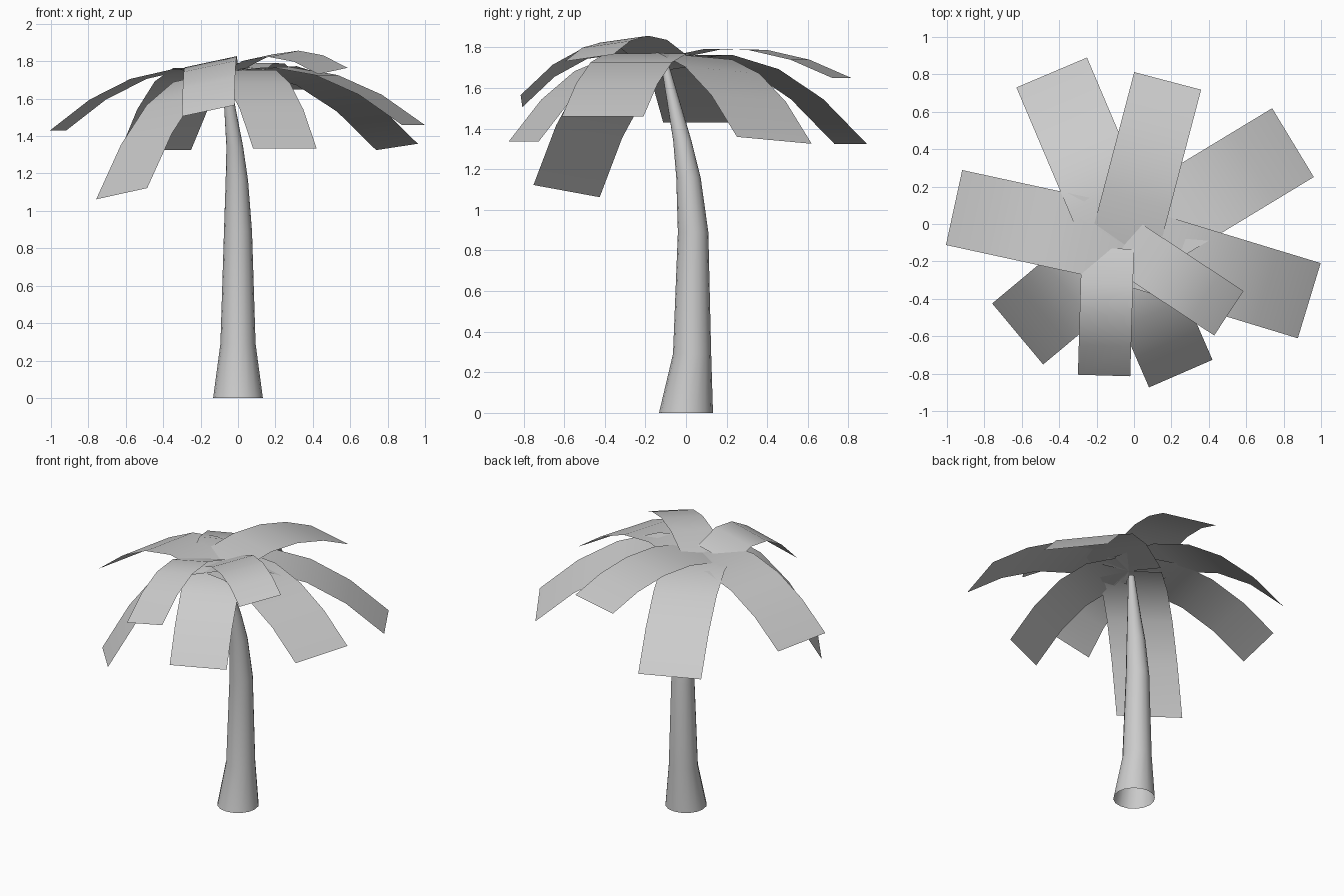
import bpy, bmesh, math
from mathutils import Vector

if "Cube" in bpy.data.objects:
    bpy.data.objects.remove(bpy.data.objects["Cube"])


def sweep(name, rows, closed):
    """Skin a surface through equal rows of points."""
    bm = bmesh.new()
    prev = None
    for row in rows:
        ring = [bm.verts.new(p) for p in row]
        n = len(ring)
        if prev:
            for i in range(n if closed else n - 1):
                j = (i + 1) % n
                bm.faces.new((prev[i], prev[j], ring[j], ring[i]))
        prev = ring
    mesh = bpy.data.meshes.new(name)
    bm.to_mesh(mesh)
    bm.free()
    for p in mesh.polygons:
        p.use_smooth = True
    ob = bpy.data.objects.new(name, mesh)
    bpy.context.collection.objects.link(ob)


def circle(x, y, z, r, sides=16):
    angles = [2 * math.pi * k / sides for k in range(sides)]
    return [(x + r * math.cos(a), y + r * math.sin(a), z) for a in angles]


# Trunk: leaning, tapering tube, open at the bottom (x, y, z, radius)
TRUNK = [(0, 0, 0, 0.133), (0, 0.03, 0.29, 0.094), (0, 0.035, 0.89, 0.075),
         (-0.006, 0.012, 1.16, 0.06), (-0.017, -0.018, 1.34, 0.045),
         (-0.062, -0.1, 1.7, 0.02)]
sweep("trunk", [circle(*t) for t in TRUNK], True)


# Fronds: flat strips that leave the crown and droop along a parabola
def frond(name, x, y, mid, end, width, roll=0, hub=(-0.05, -0.11), steps=4):
    start, tip, top = Vector(hub), Vector((x, y)), 1.74
    d = (tip - start).normalized()
    side = Vector((-d.y, d.x)) * width / 2
    a = 4 * mid - 3 * top - end
    b = end - top - a
    rows = []
    for k in range(steps + 1):
        t = (k / steps) ** 0.92
        c = start.lerp(tip, t)
        z = top + a * t + b * t * t
        rows.append([(*(c + side * s), z + roll * s) for s in (1, -1)])
    sweep("frond_" + name, rows, False)


# tip x, tip y, half-way height, tip height, width, edge tilt
frond("back_left", -0.44, 0.81, 1.705, 1.325, 0.41)
frond("back", 0.18, 0.765, 1.79, 1.65, 0.37)
frond("back_right", 0.85, 0.435, 1.70, 1.342, 0.43, -0.017)
frond("right", 0.937, -0.41, 1.735, 1.46, 0.42)
frond("front_right_upper", 0.507, -0.477, 1.84, 1.748, 0.285, 0.017)
frond("front", -0.16, -0.81, 1.78, 1.535, 0.28, 0.03, hub=(-0.14, -0.13))
frond("front_right_lower", 0.25, -0.80, 1.695, 1.335, 0.37)
frond("front_left", -0.622, -0.588, 1.615, 1.092, 0.425, 0.03)
frond("left", -0.962, 0.088, 1.715, 1.43, 0.41)
